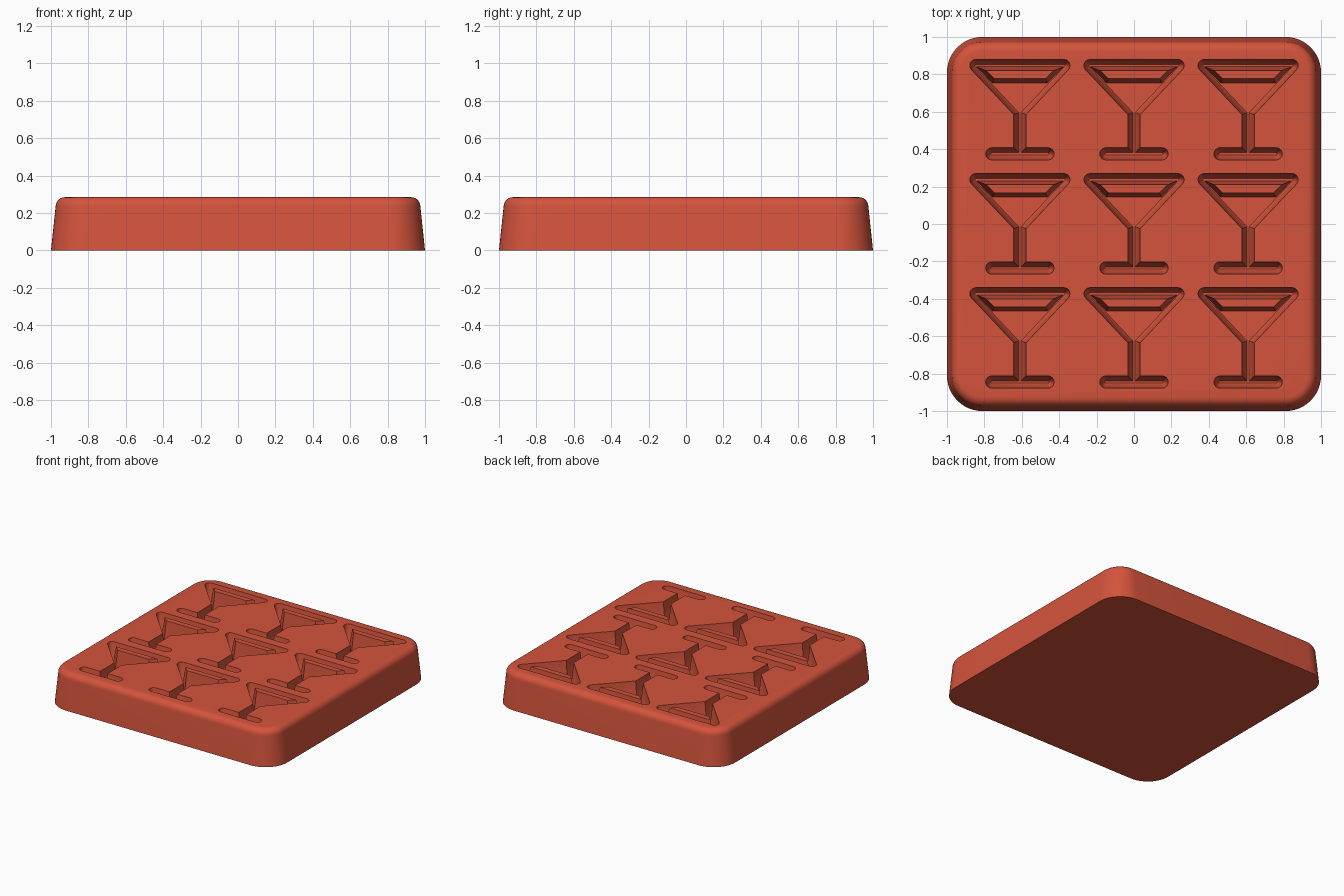
import bpy, bmesh, math

cube = bpy.data.objects.get("Cube")
if cube:
    bpy.data.objects.remove(cube, do_unlink=True)

TOP, FLOOR, PITCH = 0.285, 0.085, 0.61
CELLS = [(x * PITCH, y * PITCH) for y in (1, 0, -1) for x in (-1, 0, 1)]

clay = bpy.data.materials.new("terracotta_red")
COLOR = (0.66, 0.088, 0.045, 1)
clay.diffuse_color = COLOR
clay.use_nodes = True
clay.node_tree.nodes["Principled BSDF"].inputs["Base Color"].default_value = COLOR


def circles(centres, layers, steps):
    """Points of a circle round every centre, for each (height, radius) layer."""
    return [(cx + r * math.cos(math.tau * i / steps), cy + r * math.sin(math.tau * i / steps), z)
            for z, r in layers for cx, cy in centres for i in range(steps)]


def hull_object(name, points, offsets):
    """One convex hull of the points at every offset, joined in one mesh."""
    bm = bmesh.new()
    for ox, oy in offsets:
        verts = [bm.verts.new((x + ox, y + oy, z)) for x, y, z in points]
        res = bmesh.ops.convex_hull(bm, input=verts)
        spare = {g for g in res["geom_interior"] + res["geom_unused"]
                 if isinstance(g, bmesh.types.BMVert)}
        bmesh.ops.delete(bm, geom=list(spare), context="VERTS")
    bmesh.ops.dissolve_limit(bm, angle_limit=0.01, verts=bm.verts[:], edges=bm.edges[:])
    bmesh.ops.recalc_face_normals(bm, faces=bm.faces[:])
    mesh = bpy.data.meshes.new(name)
    bm.to_mesh(mesh)
    bm.free()
    mesh.materials.append(clay)
    obj = bpy.data.objects.new(name, mesh)
    bpy.context.collection.objects.link(obj)
    return obj


def activate(obj):
    bpy.ops.object.select_all(action="DESELECT")
    obj.select_set(True)
    bpy.context.view_layer.objects.active = obj


# Tray body: tapered rounded square with a rounded upper edge
EDGE, TAPER, CORNER = 0.05, 0.025, 0.19
layers = [(0, CORNER)]
for i in range(7):
    a = math.pi / 2 * i / 6
    layers.append((TOP - EDGE + EDGE * math.sin(a), CORNER - TAPER - EDGE * (1 - math.cos(a))))
c = 1 - CORNER
tray = hull_object("tray", circles([(-c, -c), (c, -c), (c, c), (-c, c)], layers, 48), [(0, 0)])

# Glass-shaped pockets, tapering to a rounded floor
groove = [(TOP + 0.03, 0.033), (TOP, 0.033), (FLOOR + 0.012, 0.014), (FLOOR, 0.006)]
pockets = {
    "bowl_cutter": [(-0.235, 0.237), (0.235, 0.237), (0, -0.012)],
    "stem_cutter": [(0, -0.012), (0, -0.235)],
    "foot_cutter": [(-0.15, -0.235), (0.15, -0.235)],
}
for name, centres in pockets.items():
    cutter = hull_object(name, circles(centres, groove, 16), CELLS)
    cutter.hide_render = True
    mod = tray.modifiers.new(name, "BOOLEAN")
    mod.operation = "DIFFERENCE"
    mod.solver = "EXACT"
    mod.object = cutter
    activate(tray)
    bpy.ops.object.modifier_apply(modifier=name)
    bpy.data.objects.remove(cutter, do_unlink=True)

# Raised islands between the rim groove and the bowl pocket
island = [(s * x, y, z) for s in (-1, 1) for x, y, z in (
    (0.18, 0.21, TOP), (0.137, 0.167, TOP),
    (0.235, 0.232, FLOOR - 0.01), (0.148, 0.143, FLOOR - 0.01))]
islands = hull_object("bowl_islands", island, CELLS)

activate(tray)
bpy.ops.object.shade_smooth_by_angle(angle=math.radians(32))
